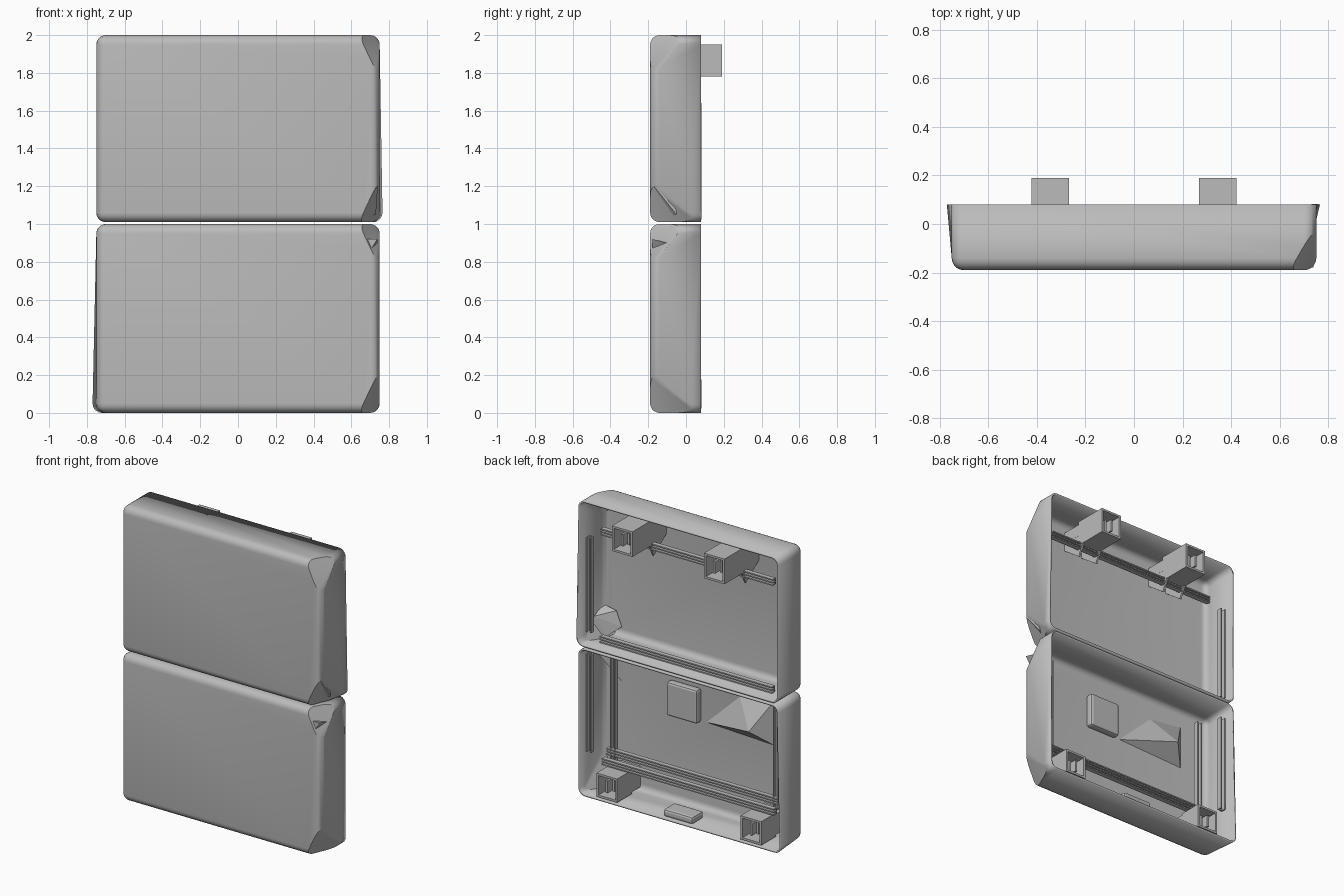
import bpy
import bmesh
import math
from mathutils import Vector

cube = bpy.data.objects.get("Cube")
if cube:
    bpy.data.objects.remove(cube, do_unlink=True)

# One grey plastic
GREY = (0.5, 0.5, 0.5, 1)
plastic = bpy.data.materials.new("grey plastic")
plastic.use_nodes = True
plastic.diffuse_color = GREY
plastic.node_tree.nodes["Principled BSDF"].inputs["Base Color"].default_value = GREY

FRONT, BACK, WALL = -0.19, 0.08, 0.012
INNER = FRONT + WALL


def finish(name, bm):
    bmesh.ops.recalc_face_normals(bm, faces=bm.faces[:])
    mesh = bpy.data.meshes.new(name)
    bm.to_mesh(mesh)
    bm.free()
    mesh.materials.append(plastic)
    obj = bpy.data.objects.new(name, mesh)
    bpy.context.collection.objects.link(obj)
    return obj


def add_box(bm, lo, hi):
    lo, hi = Vector(lo), Vector(hi)
    verts = bmesh.ops.create_cube(bm, size=1)["verts"]
    for v in verts:
        v.co = (lo + hi) / 2 + v.co * (hi - lo)
    return verts


def boxes(name, parts):
    bm = bmesh.new()
    for lo, hi in parts:
        add_box(bm, lo, hi)
    return finish(name, bm)


def hull(name, points):
    bm = bmesh.new()
    verts = [bm.verts.new(p) for p in points]
    bmesh.ops.convex_hull(bm, input=verts)
    return finish(name, bm)


def tray(name, z0, z1, flare_side, flare):
    """Shallow shell, open at the back, with rounded edges and two dented corners."""
    bm = bmesh.new()
    add_box(bm, (-0.75, FRONT, z0), (0.75, BACK, z1))
    back = [f for f in bm.faces if f.normal.y > 0.9]
    bmesh.ops.delete(bm, geom=back, context='FACES')
    edges = [e for e in bm.edges if not e.is_boundary]
    bmesh.ops.bevel(bm, geom=edges, offset=0.05, segments=5, profile=0.5, affect='EDGES')
    # Dents cut across the front corners on one side
    for z, s, depth in ((z1, -1, -0.02), (z0, 1, 0.05)):
        a = Vector((0.65, FRONT, z + s * 0.02))
        b = Vector((0.72, FRONT, z + s * 0.17))
        c = Vector((0.75, depth, z + s * 0.02))
        normal = (b - a).cross(c - a).normalized()
        if normal.dot(Vector((0.75, FRONT, z)) - a) < 0:
            normal.negate()
        cut = bmesh.ops.bisect_plane(bm, geom=bm.verts[:] + bm.edges[:] + bm.faces[:],
                                     plane_co=a, plane_no=normal, clear_outer=True)
        loop = [g for g in cut["geom_cut"] if isinstance(g, bmesh.types.BMEdge)]
        if loop:
            bmesh.ops.contextual_create(bm, geom=loop)
    # The rim leans outward at one lower corner
    for v in bm.verts:
        if v.co.y > 0.07 and v.co.x * flare_side > 0.6 and v.co.z < z0 + 0.2:
            v.co.x += flare_side * flare
    obj = finish(name, bm)
    shell = obj.modifiers.new("shell", 'SOLIDIFY')
    shell.thickness = WALL
    shell.offset = -1
    bpy.ops.object.select_all(action='DESELECT')
    obj.select_set(True)
    bpy.context.view_layer.objects.active = obj
    bpy.ops.object.shade_smooth_by_angle(angle=math.radians(30))


def rail_x(name, x0, x1, y, z):
    """Grooved horizontal rail."""
    boxes(name, [((x0, y - 0.02, z - 0.02), (x1, y - 0.01, z + 0.02))] +
          [((x0, y - 0.01, z + d - 0.004), (x1, y + 0.015, z + d + 0.004))
           for d in (-0.018, 0, 0.018)])


def rail_z(name, x, y, z0, z1):
    """Grooved upright rail."""
    boxes(name, [((x - 0.018, y - 0.02, z0), (x + 0.018, y - 0.01, z1))] +
          [((x + d - 0.004, y - 0.01, z0), (x + d + 0.004, y + 0.015, z1))
           for d in (-0.015, 0.015)])


def socket(name, x, z, w, h, y0, y1):
    """Square tube, open at the back, with a slotted core."""
    t, l, r, b, u = 0.014, x - w / 2, x + w / 2, z - h / 2, z + h / 2
    boxes(name, [((l, y0, b), (l + t, y1, u)), ((r - t, y0, b), (r, y1, u)),
                 ((l, y0, b), (r, y1, b + t)), ((l, y0, u - t), (r, y1, u)),
                 ((l, y0, b), (r, y0 + t, u)),
                 ((x - 0.035, y0, z - 0.03), (x - 0.02, y1 - 0.03, z + 0.05)),
                 ((x + 0.015, y0, z - 0.05), (x + 0.03, y1 - 0.03, z + 0.03))])


# Shells
tray("upper_tray", 1.01, 2.0, 1, 0.015)
tray("lower_tray", 0.0, 1.0, -1, 0.02)

# Rails around both trays
rail_x("upper_top_rail", -0.64, 0.65, -0.03, 1.77)
rail_x("upper_bottom_rail", -0.64, 0.65, -0.02, 1.045)
for i, z in enumerate((0.21, 0.26)):
    rail_x("lower_bottom_rail_%d" % i, -0.64, 0.65, -0.04 - 0.05 * i, z)
for side, s in (("left", 1), ("right", -1)):
    rail_z("upper_side_rail_" + side, s * 0.72, 0, 1.08, 1.72)
    rail_z("lower_side_rail_" + side, s * 0.72, 0, 0.27, 0.93)
    rail_z("lower_inner_rail_" + side, s * 0.61, -0.1, 0.2, 0.9)

    # Projecting hook with stepped top, held by plates behind it
    x = s * 0.345
    socket("hook_" + side, x, 1.865, 0.154, 0.17, -0.04, 0.19)
    boxes("hook_steps_" + side,
          [((x - 0.077, -0.08 + k * 0.02, 1.85), (x + 0.077, -0.06 + k * 0.02, 1.91 + k * 0.012))
           for k in range(3)])
    for d in (-0.07, 0.07):
        hull("hook_bracket", [(x + d + t, y, z) for t in (-0.006, 0.006)
                              for y, z in ((INNER, 1.93), (INNER, 1.80), (-0.04, 1.70),
                                           (0, 1.78), (0, 1.93))])

    # Lower sockets with a supporting block
    socket("lower_socket_" + side, s * 0.54, 0.1, 0.155, 0.16, -0.08, BACK - 0.004)
    boxes("socket_support_" + side,
          [((s * 0.54 - 0.075, INNER, 0.03), (s * 0.54 + 0.075, -0.08, 0.17))])

# Loose blocks on the inner faces
pad = boxes("inner_pad", [((0.01, INNER - 0.005, 0.59), (0.24, -0.13, 0.82))])
block = boxes("floor_block", [((-0.09, -0.06, 0.01), (0.13, 0.06, 0.06))])
for obj in (pad, block):
    bevel = obj.modifiers.new("soft edge", 'BEVEL')
    bevel.width = 0.015
    bevel.segments = 2
hull("inner_wedge", [(-0.03, INNER, 0.6), (-0.53, INNER, 0.58), (-0.53, INNER, 0.87),
                     (-0.28, INNER, 0.84), (-0.42, -0.07, 0.68)])
# Folded corner pieces against the side walls
hull("corner_fold", [(0.74, -0.17, 1.2), (0.64, -0.17, 1.18), (0.6, -0.17, 1.08),
                     (0.66, -0.1, 1.03), (0.73, -0.05, 1.05), (0.73, -0.06, 1.16)])
hull("side_fold", [(0.738, INNER, 0.92), (0.58, INNER, 0.92), (0.6, INNER, 0.7),
                   (0.738, -0.1, 0.9)])
